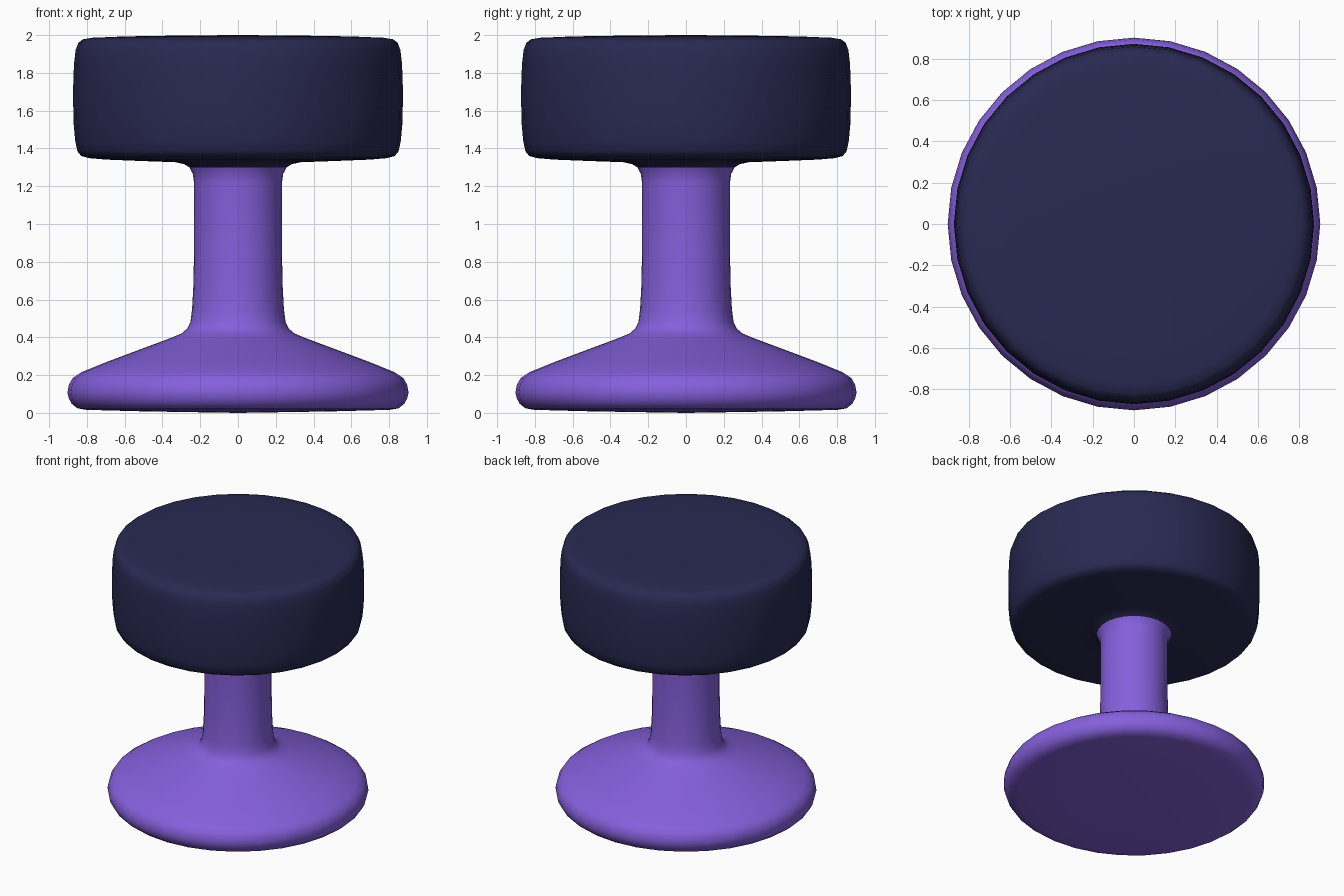
import bpy, bmesh, math

if "Cube" in bpy.data.objects:
    bpy.data.objects.remove(bpy.data.objects["Cube"])

SEGMENTS = 32


def material(name, rgb):
    mat = bpy.data.materials.new(name)
    mat.diffuse_color = (*rgb, 1)
    mat.use_nodes = True
    mat.node_tree.nodes["Principled BSDF"].inputs["Base Color"].default_value = mat.diffuse_color
    return mat


def lathe(name, profile, mat):
    """Spin a (radius, z) profile about the z axis."""
    bm = bmesh.new()
    verts = [bm.verts.new((r, 0, z)) for r, z in profile]
    edges = [bm.edges.new(pair) for pair in zip(verts, verts[1:])]
    bmesh.ops.spin(bm, geom=verts + edges, cent=(0, 0, 0), axis=(0, 0, 1),
                   angle=math.tau, steps=SEGMENTS)
    bmesh.ops.remove_doubles(bm, verts=bm.verts, dist=1e-4)
    bmesh.ops.recalc_face_normals(bm, faces=bm.faces)
    # An open rim gives no guarantee of direction, so check a side face
    side = max(bm.faces, key=lambda f: f.calc_center_median().xy.length)
    if side.normal.dot(side.calc_center_median()) < 0:
        bmesh.ops.reverse_faces(bm, faces=bm.faces)
    mesh = bpy.data.meshes.new(name)
    bm.to_mesh(mesh)
    bm.free()
    mesh.materials.append(mat)
    obj = bpy.data.objects.new(name, mesh)
    bpy.context.collection.objects.link(obj)
    bpy.ops.object.select_all(action='DESELECT')
    obj.select_set(True)
    bpy.context.view_layer.objects.active = obj
    bpy.ops.object.shade_smooth_by_angle(angle=math.radians(50))
    return obj


purple = material("purple", (0.235, 0.117, 0.716))
navy = material("navy", (0.022, 0.022, 0.085))

# Flared foot running up into the stem
lathe("pedestal", [
    (0, 0), (0.5, 0.008), (0.8, 0.016), (0.85, 0.024), (0.88, 0.048),
    (0.895, 0.075), (0.903, 0.108), (0.895, 0.15), (0.875, 0.185),
    (0.83, 0.215), (0.7, 0.268), (0.5, 0.343), (0.36, 0.395), (0.3, 0.42),
    (0.27, 0.445), (0.252, 0.48), (0.243, 0.55), (0.236, 0.68),
    (0.233, 0.85), (0.233, 1.22), (0.239, 1.265), (0.257, 1.3)], purple)

# Thick padded seat, with its underside curving into the stem
lathe("seat_cushion", [
    (0.257, 1.3), (0.285, 1.317), (0.33, 1.327), (0.5, 1.333), (0.7, 1.341),
    (0.79, 1.349), (0.83, 1.36), (0.85, 1.385), (0.862, 1.44), (0.87, 1.53),
    (0.873, 1.65), (0.872, 1.76), (0.868, 1.85), (0.86, 1.92), (0.845, 1.96),
    (0.82, 1.978), (0.77, 1.986), (0.6, 1.993), (0.3, 1.998), (0, 2)], navy)
